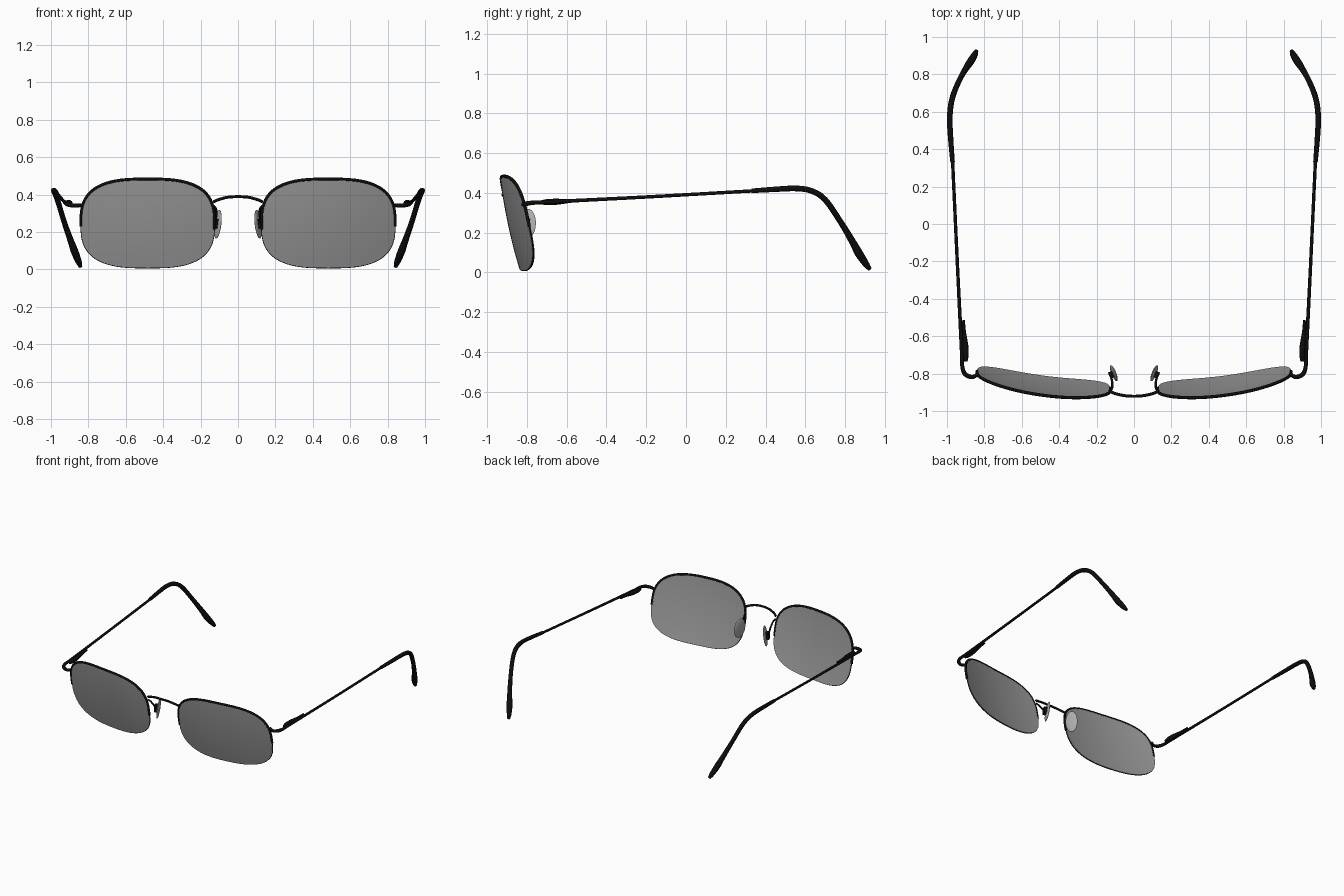
import bpy, bmesh, math
from mathutils import Vector, Matrix

if "Cube" in bpy.data.objects:
    bpy.data.objects.remove(bpy.data.objects["Cube"])


def mat(name, r, g, b):
    m = bpy.data.materials.new(name)
    m.diffuse_color = (r, g, b, 1)
    m.use_nodes = True
    m.node_tree.nodes["Principled BSDF"].inputs["Base Color"].default_value = m.diffuse_color
    return m


BLACK = mat("black_metal", 0.004, 0.004, 0.004)
LENS = mat("grey_lens", 0.32, 0.32, 0.32)
PAD = mat("pale_silicone", 0.42, 0.42, 0.42)


def finish(ob, material, mirror=True):
    ob.data.materials.clear()
    ob.data.materials.append(material)
    bpy.ops.object.select_all(action='DESELECT')
    ob.select_set(True)
    bpy.context.view_layer.objects.active = ob
    bpy.ops.object.shade_smooth_by_angle(angle=math.radians(50))
    if mirror:
        ob.modifiers.new("mirror", 'MIRROR').use_mirror_merge = False
    return ob


def from_bmesh(name, bm, material):
    bmesh.ops.recalc_face_normals(bm, faces=bm.faces)
    me = bpy.data.meshes.new(name)
    bm.to_mesh(me)
    bm.free()
    ob = bpy.data.objects.new(name, me)
    bpy.context.collection.objects.link(ob)
    return finish(ob, material)


def smooth_path(pts, steps=6):
    """Catmull-Rom through (x, y, z, radius) points."""
    p = [Vector(q) for q in pts]
    p = [2 * p[0] - p[1]] + p + [2 * p[-1] - p[-2]]
    out = []
    for a, b, c, d in zip(p, p[1:], p[2:], p[3:]):
        for i in range(steps):
            t = i / steps
            out.append(0.5 * (2 * b + (c - a) * t + (2 * a - 5 * b + 4 * c - d) * t * t
                              + (3 * b - a - 3 * c + d) * t ** 3))
    return out + [p[-2]]


def tube(name, pts, mirror=True, smooth=True):
    path = smooth_path(pts) if smooth else [Vector(q) for q in pts]
    cu = bpy.data.curves.new(name, 'CURVE')
    cu.dimensions = '3D'
    cu.bevel_depth = 1
    cu.bevel_resolution = 3
    cu.use_fill_caps = True
    sp = cu.splines.new('POLY')
    sp.points.add(len(path) - 1)
    for q, v in zip(sp.points, path):
        q.co = (v.x, v.y, v.z, 1)
        q.radius = v.w
    ob = bpy.data.objects.new(name, cu)
    bpy.context.collection.objects.link(ob)
    bpy.ops.object.select_all(action='DESELECT')
    ob.select_set(True)
    bpy.context.view_layer.objects.active = ob
    bpy.ops.object.convert(target='MESH')
    return finish(bpy.context.object, BLACK, mirror)


# lens surface: rounded rectangle outline on a tilted, wrapped sheet
CX, CZ, HX, HZ, POWER = 0.483, 0.246, 0.356, 0.237, 2.9


def lens_point(t, k=1.0, back=0.0):
    c, s = math.cos(t), math.sin(t)
    x = CX + k * HX * math.copysign(abs(c) ** (2 / POWER), c)
    dz = k * HZ * math.copysign(abs(s) ** (2 / POWER), s)
    y = -0.892 + 0.31 * (x - 0.27) ** 2 - 0.21 * dz + 0.2 * dz * dz
    return Vector((x, y + back, CZ + dz))


# lenses
N, RINGS = 72, 8
bm = bmesh.new()
sides = []
for back in (-0.005, 0.006):
    hub = bm.verts.new(lens_point(0, 0, back))
    rings = [[bm.verts.new(lens_point(2 * math.pi * i / N, r / RINGS, back)) for i in range(N)]
             for r in range(1, RINGS + 1)]
    for i in range(N):
        j = (i + 1) % N
        bm.faces.new((hub, rings[0][i], rings[0][j]))
        for a, b in zip(rings, rings[1:]):
            bm.faces.new((a[i], b[i], b[j], a[j]))
    sides.append(rings[-1])
for i in range(N):
    j = (i + 1) % N
    bm.faces.new((sides[0][i], sides[1][i], sides[1][j], sides[0][j]))
from_bmesh("lens", bm, LENS)


# half rim over the top, thin cord below
def rim(name, t0, t1, radius, count):
    tube(name, [(*lens_point(t0 + (t1 - t0) * i / count, 1.0), radius) for i in range(count + 1)],
         smooth=False)


rim("upper_rim", -0.02, math.pi + 0.05, 0.0085, 56)
rim("lower_cord", math.pi, 2 * math.pi, 0.0035, 48)

# bridge
half = [(0.13, -0.892, 0.362), (0.105, -0.905, 0.373), (0.055, -0.917, 0.386)]
tube("bridge", [(-x, y, z, 0.008) for x, y, z in half] + [(0, -0.921, 0.389, 0.008)]
     + [(x, y, z, 0.008) for x, y, z in half[::-1]], mirror=False)

# nose pad arms, mounts and pads
tube("pad_arm", [(0.131, -0.893, 0.34, 0.006), (0.118, -0.88, 0.325, 0.006),
                 (0.116, -0.85, 0.29, 0.006), (0.122, -0.82, 0.255, 0.006)])
bm = bmesh.new()
bmesh.ops.create_cube(bm, size=1, matrix=Matrix.Translation((0.121, -0.806, 0.245))
                      @ Matrix.Rotation(math.radians(-22), 4, 'Z')
                      @ Matrix.Diagonal((0.026, 0.036, 0.05, 1)))
from_bmesh("pad_mount", bm, BLACK)
bm = bmesh.new()
bmesh.ops.create_uvsphere(bm, u_segments=24, v_segments=14, radius=1,
                          matrix=Matrix.Translation((0.108, -0.798, 0.242))
                          @ Matrix.Rotation(math.radians(-22), 4, 'Z')
                          @ Matrix.Rotation(math.radians(-7), 4, 'Y')
                          @ Matrix.Diagonal((0.009, 0.046, 0.077, 1)))
from_bmesh("nose_pad", bm, PAD)

# end pieces and hinges
tube("end_piece", [(0.832, -0.802, 0.345, 0.009), (0.865, -0.818, 0.341, 0.011),
                   (0.90, -0.805, 0.345, 0.012), (0.917, -0.77, 0.35, 0.011),
                   (0.919, -0.71, 0.353, 0.010)])
tube("hinge", [(0.899, -0.735, 0.352, 0.009), (0.900, -0.70, 0.353, 0.016),
               (0.902, -0.65, 0.355, 0.016), (0.908, -0.58, 0.359, 0.010),
               (0.912, -0.515, 0.363, 0.008)])

# temples and ear sleeves
tube("temple", [(0.919, -0.73, 0.352, 0.010), (0.945, -0.2, 0.379, 0.009),
                (0.971, 0.36, 0.411, 0.009)])
tube("ear_sleeve", [(0.970, 0.33, 0.410, 0.012), (0.979, 0.44, 0.417, 0.014),
                    (0.985, 0.55, 0.422, 0.015), (0.980, 0.63, 0.410, 0.015),
                    (0.963, 0.70, 0.365, 0.015), (0.928, 0.78, 0.250, 0.015),
                    (0.893, 0.84, 0.150, 0.018), (0.873, 0.87, 0.095, 0.021),
                    (0.852, 0.905, 0.042, 0.017), (0.842, 0.925, 0.015, 0.010)])
